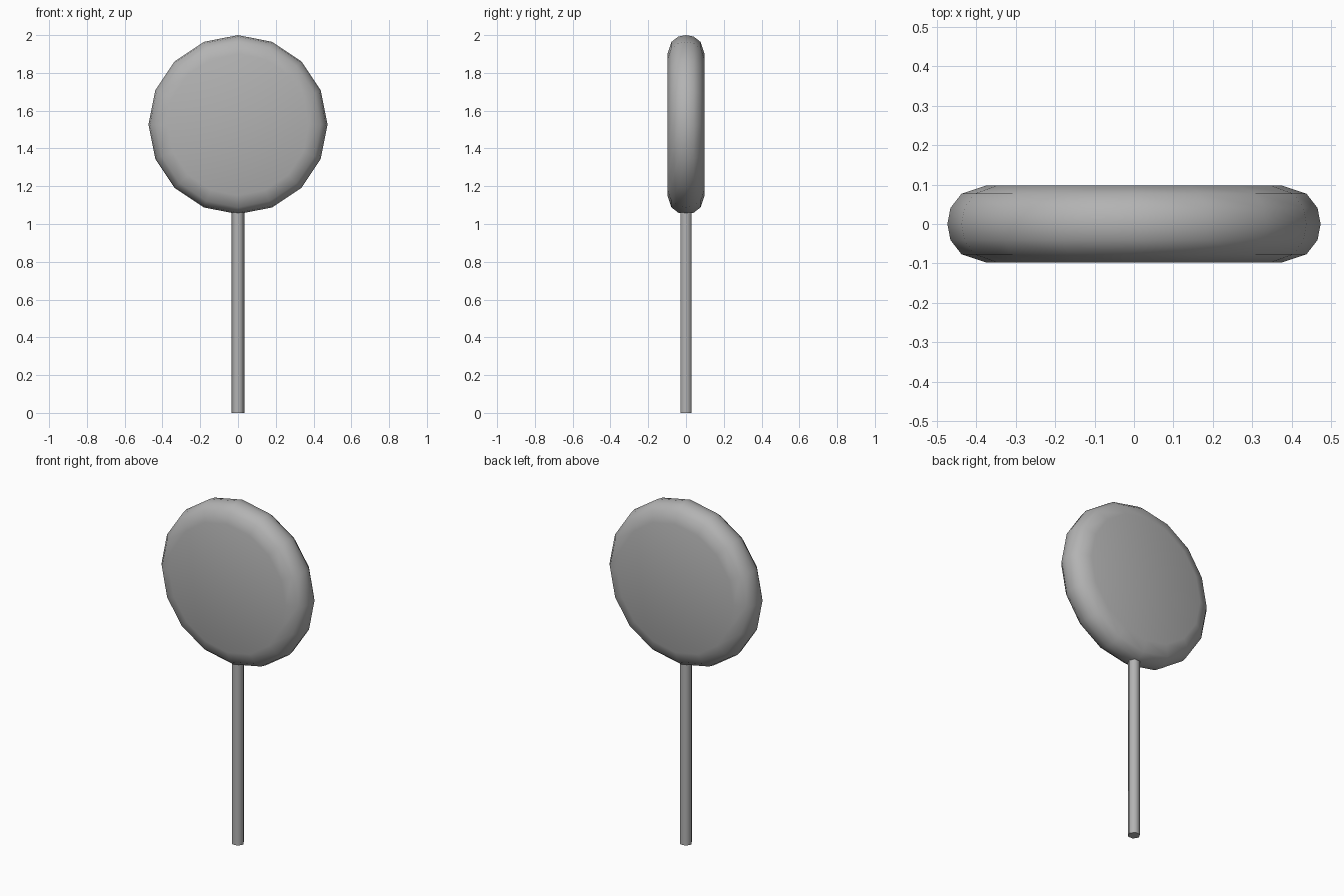
import bpy, bmesh, math

if "Cube" in bpy.data.objects:
    bpy.data.objects.remove(bpy.data.objects["Cube"])

# Darker grey shared by both parts
grey = bpy.data.materials.new("dark_grey")
grey.diffuse_color = (0.45, 0.45, 0.45, 1)
grey.use_nodes = True
grey.node_tree.nodes["Principled BSDF"].inputs["Base Color"].default_value = grey.diffuse_color


def finish(bm, name, angle):
    bmesh.ops.recalc_face_normals(bm, faces=bm.faces)
    me = bpy.data.meshes.new(name)
    bm.to_mesh(me)
    bm.free()
    me.materials.append(grey)
    ob = bpy.data.objects.new(name, me)
    bpy.context.collection.objects.link(ob)
    bpy.ops.object.select_all(action='DESELECT')
    ob.select_set(True)
    bpy.context.view_layer.objects.active = ob
    bpy.ops.object.shade_smooth_by_angle(angle=math.radians(angle))


def loft(rings):
    """Skin a list of rings of points and cap both ends."""
    bm = bmesh.new()
    loops = [[bm.verts.new(p) for p in ring] for ring in rings]
    n = len(loops[0])
    for a, b in zip(loops, loops[1:]):
        for i in range(n):
            j = (i + 1) % n
            bm.faces.new((a[i], a[j], b[j], b[i]))
    bm.faces.new(loops[0])
    bm.faces.new(loops[-1])
    return bm


def angles(n):
    return [2 * math.pi * i / n for i in range(n)]


# Round head: 16-sided disc with a rounded rim, axis along y
half = [(0.375, 0.098), (0.438, 0.077), (0.466, 0.041)]
profile = [(r, -y) for r, y in half] + [(0.474, 0)] + half[::-1]
head = loft([[(r * math.cos(a), y, 1.526 + r * math.sin(a)) for a in angles(16)]
             for r, y in profile])
finish(head, "round_head", 60)

# Thin six-sided stick, its top sunk slightly into the head
stick = loft([[(0.034 * math.cos(a), 0.034 * math.sin(a), z) for a in angles(6)]
              for z in (0, 1.09)])
finish(stick, "stick", 65)
